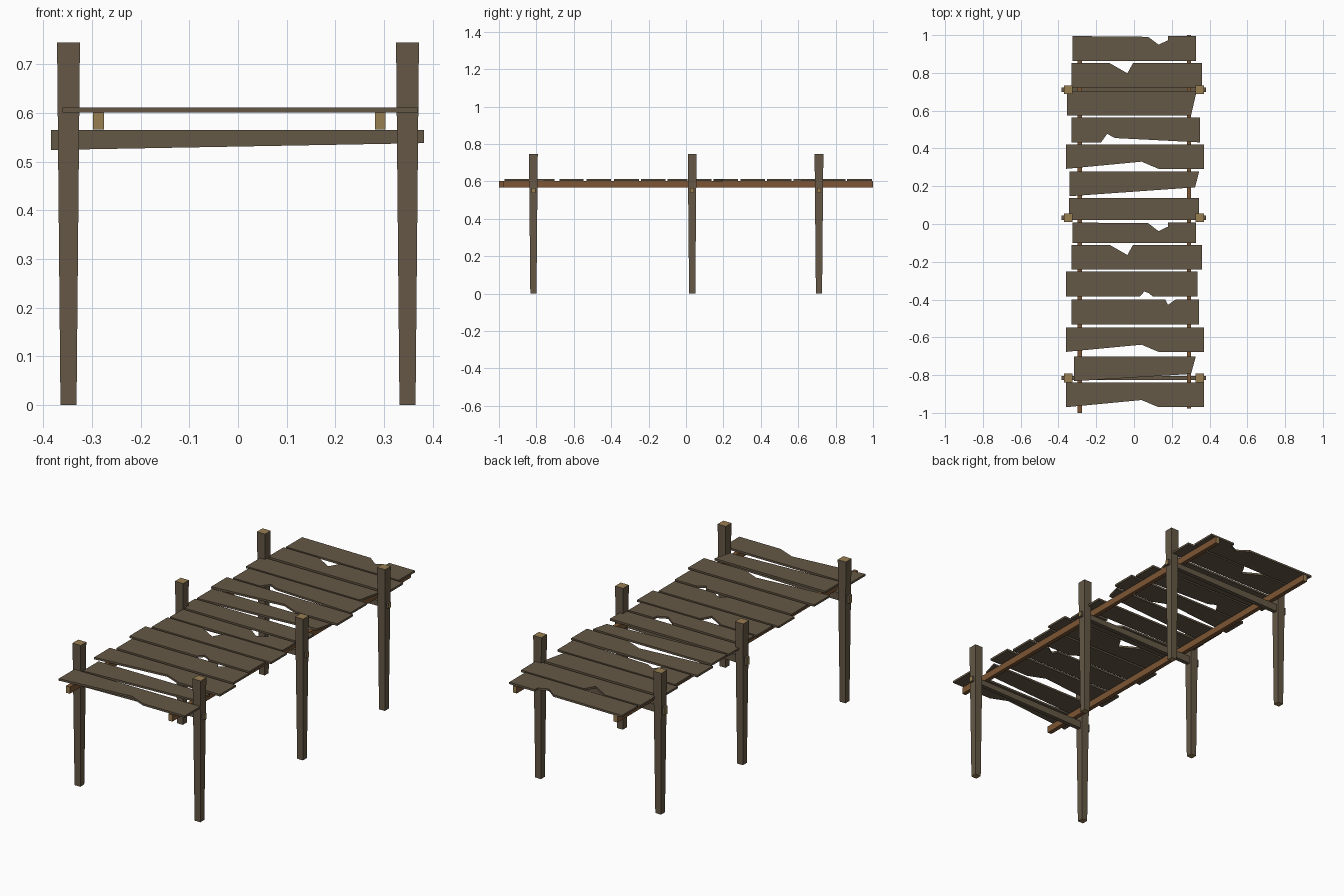
import bpy, bmesh

if "Cube" in bpy.data.objects:
    bpy.data.objects.remove(bpy.data.objects["Cube"])

def material(name, r, g, b):
    lin = [((c / 255 + 0.055) / 1.055) ** 2.4 for c in (r, g, b)]
    m = bpy.data.materials.new(name)
    m.diffuse_color = (*lin, 1)
    m.use_nodes = True
    m.node_tree.nodes["Principled BSDF"].inputs["Base Color"].default_value = m.diffuse_color
    return m

GREY = material("weathered grey brown wood", 101, 88, 70)
TAN = material("cut end tan wood", 152, 126, 82)
BROWN = material("warm brown wood", 124, 86, 52)

def finish(name, bm, side, end=None, axis=2):
    """Make the object; faces looking along the axis get the end-grain colour."""
    bmesh.ops.recalc_face_normals(bm, faces=bm.faces)
    bm.normal_update()
    me = bpy.data.meshes.new(name)
    me.materials.append(side)
    if end:
        me.materials.append(end)
        for f in bm.faces:
            f.material_index = int(abs(f.normal[axis]) > 0.9)
    bm.to_mesh(me)
    bm.free()
    ob = bpy.data.objects.new(name, me)
    bpy.context.collection.objects.link(ob)
    return ob

def prism(points, offset):
    bm = bmesh.new()
    face = bm.faces.new([bm.verts.new(p) for p in points])
    new = bmesh.ops.extrude_face_region(bm, geom=[face])
    verts = [v for v in new["geom"] if isinstance(v, bmesh.types.BMVert)]
    bmesh.ops.translate(bm, verts=verts, vec=offset)
    return bm

def box(lo, hi):
    (a, b, c), (d, e, f) = lo, hi
    return prism([(a, b, c), (d, b, c), (d, e, c), (a, e, c)], (0, 0, f - c))

# Deck boards: back edge, front edge, left, right, right front corner inset,
# chips along the front edge and chips along the back edge (x, depth)
CHIP_A = [(0.18, 0), (0.18, 0.022), (0.13, 0.046), (0.075, 0.004)]
CHIP_B = [(-0.005, 0), (-0.035, 0.054), (-0.13, 0)]
CHIP_C = [(0.04, 0.038), (0.13, 0)]
BOARDS = [
    (0.995, 0.862, -0.325, 0.328, (0, 0), [], CHIP_A),
    (0.852, 0.722, -0.332, 0.360, (0, 0), [], CHIP_B),
    (0.705, 0.575, -0.355, 0.332, (0.03, 0), [], []),
    (0.565, 0.432, -0.332, 0.350, (0, 0), [(-0.175, 0), (-0.142, 0.045), (-0.10, 0.023)], []),
    (0.422, 0.292, -0.360, 0.370, (0, 0), CHIP_C, []),
    (0.277, 0.147, -0.342, 0.345, (0.022, 0.047), [], []),
    (0.137, 0.022, -0.345, 0.345, (0, 0), [], []),
    (0.008, -0.100, -0.325, 0.328, (0, 0), [], CHIP_A),
    (-0.110, -0.240, -0.332, 0.360, (0, 0), [], CHIP_B),
    (-0.252, -0.385, -0.360, 0.335, (0, 0), [(0.03, 0), (0.055, 0.028), (0.08, 0.018), (0.10, 0)], []),
    (-0.400, -0.532, -0.332, 0.345, (0, 0), [], [(0.22, 0), (0.18, 0.028), (0.165, 0)]),
    (-0.547, -0.677, -0.360, 0.370, (0, 0), CHIP_C, []),
    (-0.702, -0.832, -0.317, 0.327, (0.025, 0.038), [], []),
    (-0.840, -0.970, -0.360, 0.370, (0, 0), CHIP_C, []),
]
for i, (back, front, left, right, inset, low, high) in enumerate(BOARDS):
    outline = [(left, front)] + [(x, front + d) for x, d in low]
    outline += [(right - inset[0], front + inset[1]), (right, back)]
    outline += [(x, back - d) for x, d in high] + [(left, back)]
    bm = prism([(x, y, 0.601) for x, y in outline], (0, 0, 0.0105))
    finish(f"deck_board_{i + 1}", bm, GREY)

# Long stringers under the deck
finish("left_stringer", box((-0.298, -1.0, 0.566), (-0.275, 0.992, 0.601)), BROWN, TAN, 1)
finish("right_stringer", box((0.281, -0.977, 0.566), (0.303, 1.0, 0.601)), BROWN, TAN, 1)

# Tapered posts in pairs, each pair joined by a tapered cross beam
for i, y in enumerate((-0.816, 0.033, 0.711)):
    for side, label in ((-1, "left"), (1, "right")):
        bm = box((-0.5, -0.5, 0), (0.5, 0.5, 0.745))
        for v in bm.verts:
            w = 0.047 if v.co.z > 0.3 else 0.033
            v.co.x = side * 0.348 + v.co.x * w
            v.co.y = y + v.co.y * w
        finish(f"{label}_post_{i + 1}", bm, GREY, TAN, 2)
    profile = [(-0.384, 0.524), (0.382, 0.538), (0.382, 0.565), (-0.384, 0.565)]
    bm = prism([(x, y - 0.011, z) for x, z in profile], (0, 0.022, 0))
    finish(f"cross_beam_{i + 1}", bm, GREY, TAN, 0)
